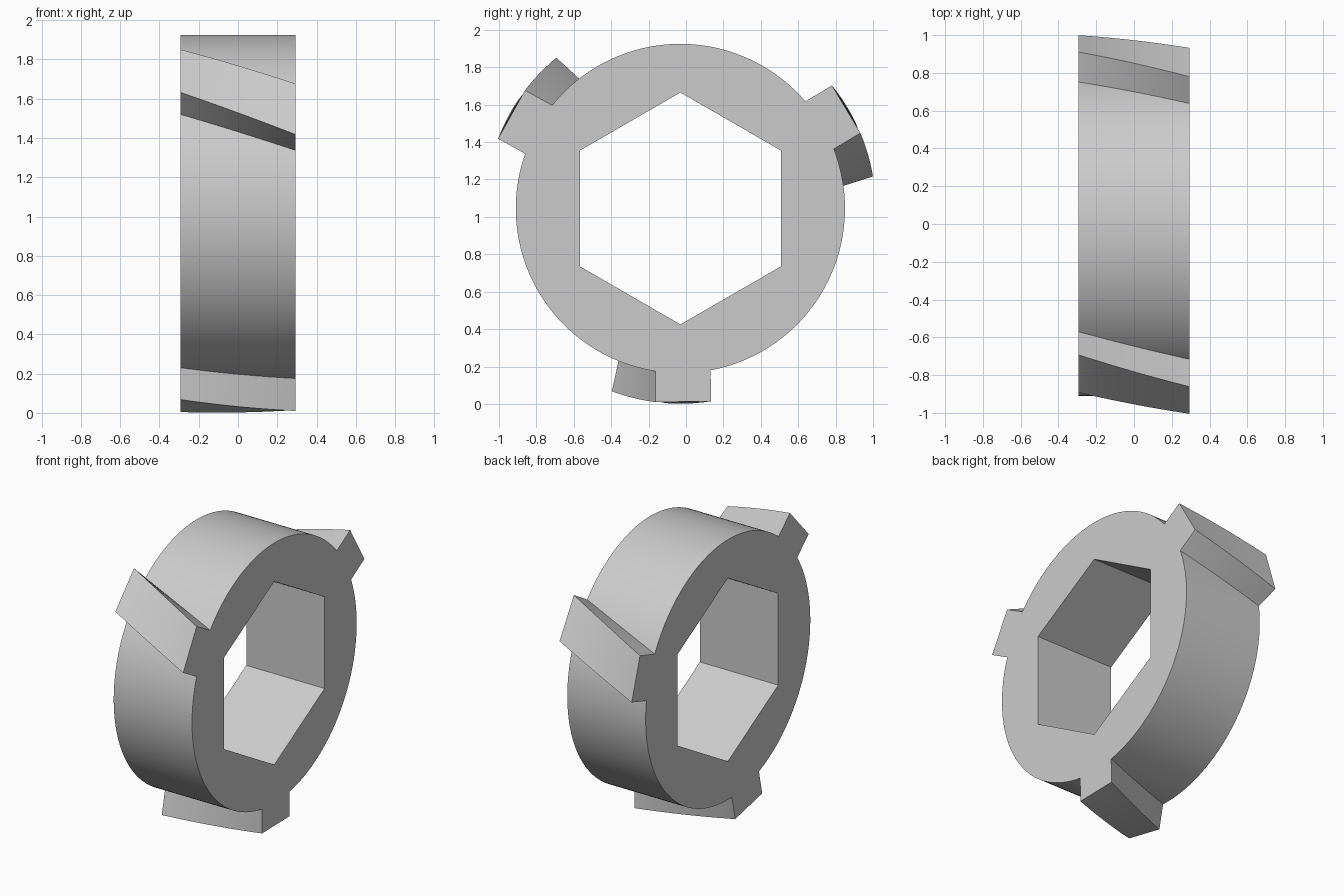
import bpy, bmesh
from math import radians, sin, cos, pi
from mathutils import Matrix

cube = bpy.data.objects.get("Cube")
if cube:
    bpy.data.objects.remove(cube, do_unlink=True)

HALF = 0.293               # half thickness along x
CY, CZ = -0.03, 1.045      # hub axis
R_RING, R_HEX = 0.88, 0.62
LUG_TOP, LUG_HALF = 1.033, 0.148
ANG_NEAR, ANG_FAR = 0.9, -12.4   # lug rotation at the +x and -x ends
SLICES = 16

grey = bpy.data.materials.new("light grey")
grey.use_nodes = True
grey.diffuse_color = (0.6, 0.6, 0.6, 1)
grey.node_tree.nodes["Principled BSDF"].inputs["Base Color"].default_value = (0.6, 0.6, 0.6, 1)


def loft(name, sections):
    """Closed solid through a list of (x, [(y, z), ...]) sections."""
    bm = bmesh.new()
    rings = [[bm.verts.new((x, CY + y, CZ + z)) for y, z in pts] for x, pts in sections]
    n = len(rings[0])
    for a, b in zip(rings, rings[1:]):
        for i in range(n):
            j = (i + 1) % n
            bm.faces.new((a[i], a[j], b[j], b[i]))
    bm.faces.new(rings[0])
    bm.faces.new(rings[-1])
    bmesh.ops.recalc_face_normals(bm, faces=bm.faces)
    mesh = bpy.data.meshes.new(name)
    bm.to_mesh(mesh)
    bm.free()
    mesh.materials.append(grey)
    obj = bpy.data.objects.new(name, mesh)
    bpy.context.collection.objects.link(obj)
    return obj


def polygon(sides, radius):
    return [(radius * sin(2 * pi * i / sides), radius * cos(2 * pi * i / sides))
            for i in range(sides)]


def turned(points, degrees):
    m = Matrix.Rotation(radians(degrees), 2)
    return [(m[0][0] * y + m[0][1] * z, m[1][0] * y + m[1][1] * z) for y, z in points]


# Round ring body and hexagonal bore
ring = loft("ring", [(x, polygon(180, R_RING)) for x in (-HALF, HALF)])
bore = loft("bore_cutter", [(x, polygon(6, R_HEX)) for x in (-HALF - 0.1, HALF + 0.1)])
bore.hide_render = True

# Three twisted lugs, rooted inside the ring
lug_profile = [(-LUG_HALF, -0.78), (LUG_HALF, -0.78), (LUG_HALF, -LUG_TOP), (-LUG_HALF, -LUG_TOP)]
helpers = [(bore, 'DIFFERENCE')]
for k in range(3):
    sections = []
    for s in range(SLICES + 1):
        t = s / SLICES
        angle = 120 * k + ANG_FAR + (ANG_NEAR - ANG_FAR) * t
        sections.append((HALF * (2 * t - 1), turned(lug_profile, angle)))
    lug = loft(f"lug_{k + 1}", sections)
    lug.hide_render = True
    helpers.append((lug, 'UNION'))

# Cut the bore and fuse the lugs
for helper, operation in helpers:
    mod = ring.modifiers.new(helper.name, 'BOOLEAN')
    mod.operation = operation
    mod.solver = 'EXACT'
    mod.object = helper
depsgraph = bpy.context.evaluated_depsgraph_get()
fused = bpy.data.meshes.new_from_object(ring.evaluated_get(depsgraph))
ring.modifiers.clear()
ring.data = fused
ring.name = "lugged_ring"
for helper, _ in helpers:
    bpy.data.objects.remove(helper, do_unlink=True)

# Smooth curved walls, crisp edges
bpy.ops.object.select_all(action='DESELECT')
ring.select_set(True)
bpy.context.view_layer.objects.active = ring
bpy.ops.object.shade_smooth_by_angle(angle=radians(25))
